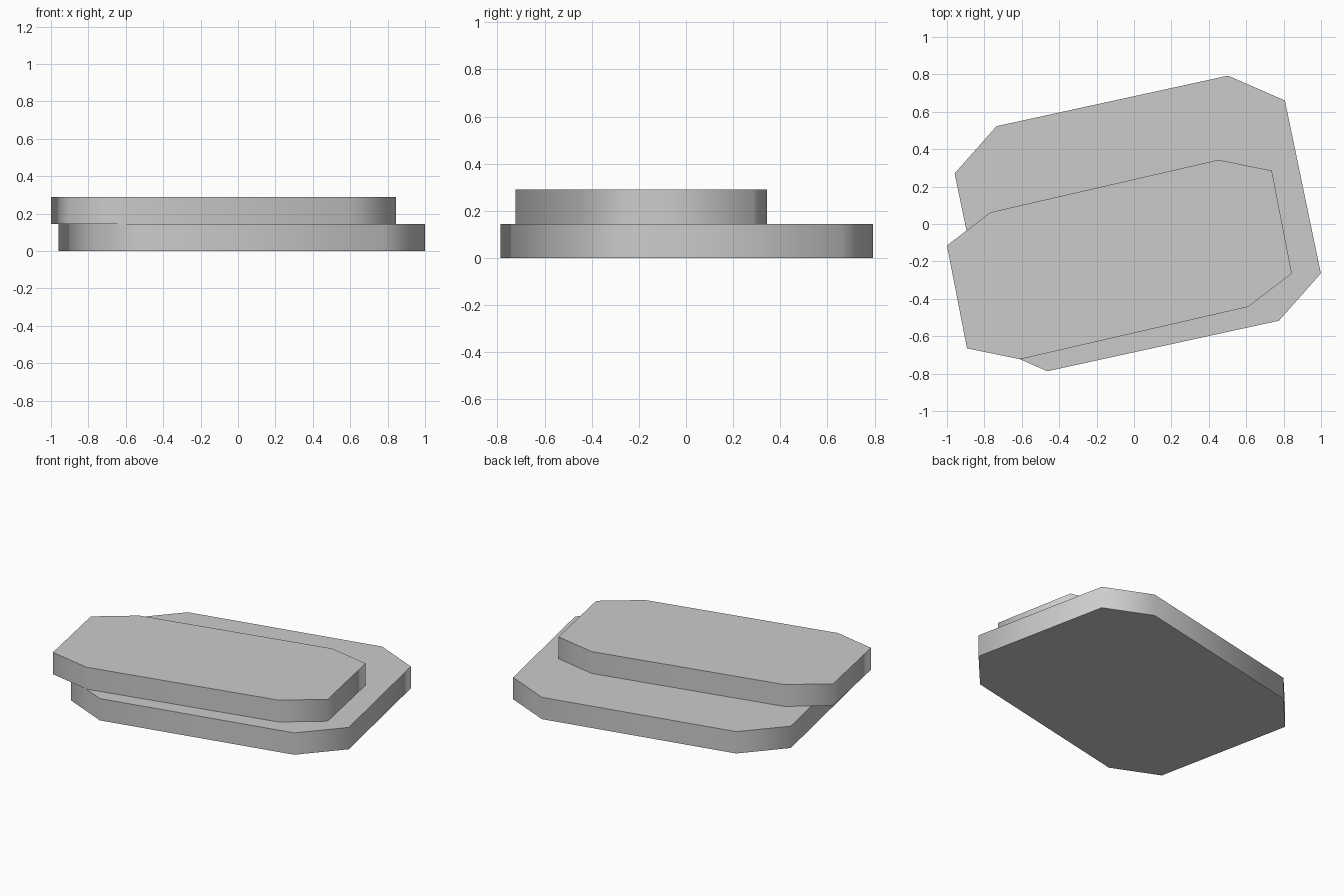
import bpy, bmesh, math

if "Cube" in bpy.data.objects:
    bpy.data.objects.remove(bpy.data.objects["Cube"])


def slab(name, centre, half_outline, z0, z1):
    """Prism whose eight-sided outline is half an outline plus its half-turn copy."""
    outline = half_outline + [(-x, -y) for x, y in half_outline]
    bm = bmesh.new()
    base = bm.faces.new([bm.verts.new((x, y, z0)) for x, y in outline])
    top = bmesh.ops.extrude_face_region(bm, geom=[base])["geom"]
    for v in top:
        if isinstance(v, bmesh.types.BMVert):
            v.co.z = z1
    bmesh.ops.recalc_face_normals(bm, faces=bm.faces)
    mesh = bpy.data.meshes.new(name)
    bm.to_mesh(mesh)
    bm.free()
    ob = bpy.data.objects.new(name, mesh)
    ob.location = (centre[0], centre[1], 0)
    bpy.context.collection.objects.link(ob)
    # Rounded shading around the rim, crisp top and bottom
    bpy.ops.object.select_all(action='DESELECT')
    ob.select_set(True)
    bpy.context.view_layer.objects.active = ob
    bpy.ops.object.shade_smooth_by_angle(angle=math.radians(70))
    return ob


# Wide lower slab
slab("lower_slab", (0.02, 0.003),
     [(-0.979, 0.267), (-0.755, 0.52), (0.483, 0.79), (0.787, 0.657)],
     0.0, 0.145)

# Narrower upper slab, offset to the front left and overhanging the corner
slab("upper_slab", (-0.078, -0.19),
     [(-0.922, 0.075), (-0.688, 0.253), (0.53, 0.533), (0.815, 0.475)],
     0.145, 0.29)
